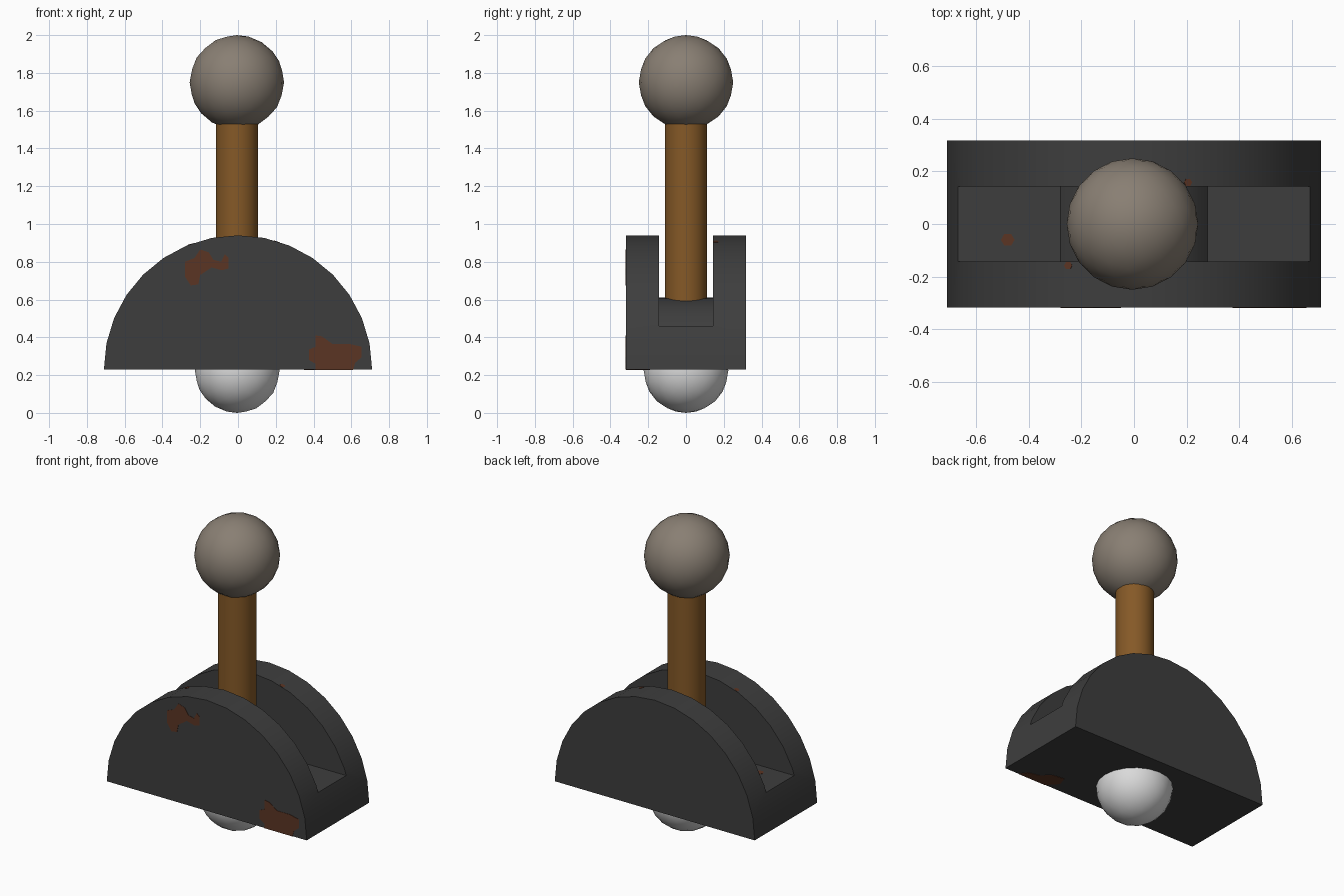
import bpy, bmesh, math
from mathutils import Vector

if "Cube" in bpy.data.objects:
    bpy.data.objects.remove(bpy.data.objects["Cube"])


def material(name, rgb):
    m = bpy.data.materials.new(name)
    m.diffuse_color = (*rgb, 1)
    m.use_nodes = True
    m.node_tree.nodes["Principled BSDF"].inputs["Base Color"].default_value = m.diffuse_color
    return m


IRON = material("dark iron", (0.048, 0.048, 0.048))
WOOD = material("brown rod", (0.235, 0.100, 0.020))
KNOB = material("taupe knob", (0.250, 0.212, 0.172))
SILVER = material("silver", (0.70, 0.70, 0.70))
RUST = material("rust", (0.105, 0.035, 0.017))


def finish(bm, name, mat):
    bmesh.ops.recalc_face_normals(bm, faces=bm.faces)
    mesh = bpy.data.meshes.new(name)
    bm.to_mesh(mesh)
    bm.free()
    mesh.materials.append(mat)
    ob = bpy.data.objects.new(name, mesh)
    bpy.context.collection.objects.link(ob)
    return ob


def smooth(ob):
    bpy.ops.object.select_all(action='DESELECT')
    ob.select_set(True)
    bpy.context.view_layer.objects.active = ob
    bpy.ops.object.shade_smooth_by_angle(angle=math.radians(35))


def prism(name, points, vec, mat):
    """Polygon of 3D points pushed along vec."""
    bm = bmesh.new()
    face = bm.faces.new([bm.verts.new(p) for p in points])
    ext = bmesh.ops.extrude_face_region(bm, geom=[face], use_keep_orig=True)
    moved = [v for v in ext["geom"] if isinstance(v, bmesh.types.BMVert)]
    bmesh.ops.translate(bm, verts=moved, vec=vec)
    return finish(bm, name, mat)


def ball(name, radius, centre, mat):
    bm = bmesh.new()
    bmesh.ops.create_icosphere(bm, subdivisions=3, radius=radius)
    bmesh.ops.translate(bm, verts=bm.verts, vec=centre)
    ob = finish(bm, name, mat)
    for p in ob.data.polygons:
        p.use_smooth = True


# Half-disc housing
R, Z0, HALF = 0.71, 0.23, 0.317
arc = [math.pi * i / 16 for i in range(17)]
housing = prism("housing",
                [(R * math.cos(a), -HALF, Z0 + R * math.sin(a)) for a in arc],
                (0, 2 * HALF, 0), IRON)

# Slot cutter: flat floor with a rounded hub left in the middle
hub_r, hub_z, floor = 0.336, 0.274, 0.46
half_angle = math.asin(0.28 / hub_r)
hub = []
for i in range(13):
    a = half_angle * (1 - i / 6)
    hub.append((hub_r * math.sin(a), hub_z + hub_r * math.cos(a)))
profile = [(0.9, 1.2), (0.9, floor)] + hub + [(-0.9, floor), (-0.9, 1.2)]
cutter = prism("slot_cutter", [(x, -0.142, z) for x, z in profile], (0, 0.284, 0), IRON)
cutter.hide_render = True
mod = housing.modifiers.new("slot", 'BOOLEAN')
mod.operation, mod.solver, mod.object = 'DIFFERENCE', 'EXACT', cutter
bpy.context.view_layer.objects.active = housing
bpy.ops.object.modifier_apply(modifier=mod.name)
bpy.data.objects.remove(cutter)
smooth(housing)

# Rod
bm = bmesh.new()
bmesh.ops.create_cone(bm, cap_ends=True, segments=32, radius1=0.112, radius2=0.112, depth=1.15)
bmesh.ops.translate(bm, verts=bm.verts, vec=(-0.005, 0, 1.025))
smooth(finish(bm, "rod", WOOD))

# Top knob and bottom bearing ball
ball("knob", 0.25, (-0.006, 0, 1.75), KNOB)
ball("bearing_ball", 0.224, (-0.004, 0, 0.224), SILVER)

# Rust patches on the front face
upper = [(-.28, .80), (-.23, .82), (-.20, .865), (-.155, .85), (-.13, .81), (-.09, .80),
         (-.07, .84), (-.05, .82), (-.05, .765), (-.085, .755), (-.14, .77), (-.20, .73),
         (-.21, .68), (-.25, .675), (-.28, .72)]
lower = [(.41, .23), (.41, .26), (.375, .28), (.375, .335), (.41, .35), (.41, .41),
         (.445, .405), (.50, .365), (.59, .365), (.655, .35), (.655, .295), (.62, .265), (.61, .23)]
for name, pts in (("rust_upper", upper), ("rust_lower", lower)):
    prism(name, [(x, -HALF + 0.002, z) for x, z in pts], (0, -0.004, 0), RUST)

# Rust patch wrapping onto the underside
under = [(.61, -HALF), (.58, -.27), (.50, -.25), (.45, -.20), (.37, -.19), (.35, -.25), (.41, -HALF)]
prism("rust_under", [(x, y, Z0 + 0.002) for x, y in under], (0, 0, -0.004), RUST)


# Small rust spots on the slot floor and on the two inner rims
def spot(name, centre, u, v, normal, size):
    pts = [centre - normal * 0.002 + (u * math.cos(k * math.pi / 3) + v * math.sin(k * math.pi / 3)) * size
           for k in range(6)]
    prism(name, pts, normal * 0.004, RUST)


Y = Vector((0, 1, 0))
spot("rust_floor_spot", Vector((-.48, -.06, floor)), Vector((1, 0, 0)), Y, Vector((0, 0, 1)), 0.026)
for name, k, shift, y in (("rust_rim_back", 6, 0, .158), ("rust_rim_front", 9, 0.047, -.158)):
    a = math.pi / 16 * (k + 0.5)
    n = Vector((math.cos(a), 0, math.sin(a)))
    t = Vector((-math.sin(a), 0, math.cos(a)))
    c = Vector((0, y, Z0)) + n * R * math.cos(math.pi / 32) + t * shift
    spot(name, c, t, Y, n, 0.016)
